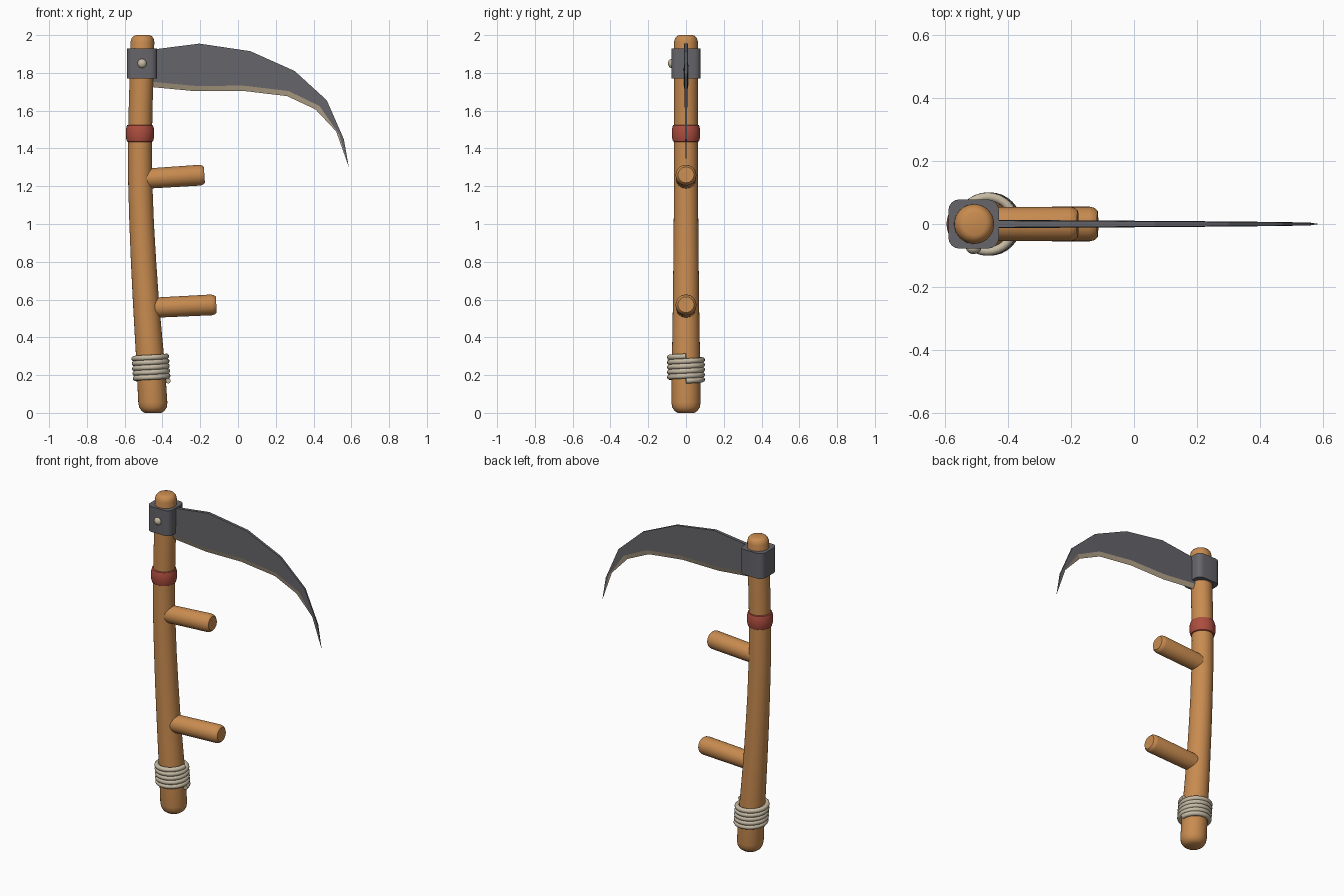
import bpy, bmesh, math
from mathutils import Vector

cube = bpy.data.objects.get("Cube")
if cube:
    bpy.data.objects.remove(cube, do_unlink=True)


def material(name, rgb):
    m = bpy.data.materials.new(name)
    m.use_nodes = True
    m.diffuse_color = (*rgb, 1)
    m.node_tree.nodes["Principled BSDF"].inputs["Base Color"].default_value = (*rgb, 1)
    return m


wood = material("warm wood", (0.58, 0.26, 0.08))
metal = material("dark metal", (0.13, 0.13, 0.145))
edge = material("sharpened edge", (0.52, 0.42, 0.29))
red = material("red band", (0.42, 0.075, 0.05))
cord = material("pale cord", (0.56, 0.49, 0.37))


def finish(name, bm, mats, angle=40):
    bmesh.ops.recalc_face_normals(bm, faces=bm.faces)
    mesh = bpy.data.meshes.new(name)
    bm.to_mesh(mesh)
    bm.free()
    for m in mats:
        mesh.materials.append(m)
    ob = bpy.data.objects.new(name, mesh)
    bpy.context.collection.objects.link(ob)
    bpy.ops.object.select_all(action="DESELECT")
    ob.select_set(True)
    bpy.context.view_layer.objects.active = ob
    bpy.ops.object.shade_smooth_by_angle(angle=math.radians(angle))
    return ob


def skin(bm, rings):
    """Bridge equal-sized vertex rings and cap both ends."""
    n = len(rings[0])
    for a, b in zip(rings, rings[1:]):
        for i in range(n):
            j = (i + 1) % n
            bm.faces.new((a[i], a[j], b[j], b[i]))
    bm.faces.new(rings[0])
    bm.faces.new(rings[-1])


def tube(name, stations, axis, mat, sides=32):
    """Round bar through (x, z, radius) stations, with rings square to axis."""
    bm = bmesh.new()
    q = Vector(axis).to_track_quat("Z", "Y")
    rings = []
    for x, z, r in stations:
        ring = []
        for i in range(sides):
            a = math.tau * i / sides
            offset = q @ Vector((r * math.cos(a), r * math.sin(a), 0))
            ring.append(bm.verts.new(Vector((x, 0, z)) + offset))
        rings.append(ring)
    skin(bm, rings)
    return finish(name, bm, [mat])


UP = (0, 0, 1)

# Curved shaft with rounded ends
tube("shaft", [
    (-0.45, 0, 0.045), (-0.45, 0.012, 0.062), (-0.45, 0.03, 0.073), (-0.451, 0.055, 0.077),
    (-0.462, 0.25, 0.075), (-0.475, 0.42, 0.072), (-0.488, 0.6, 0.069), (-0.5, 0.8, 0.067),
    (-0.51, 1.0, 0.065), (-0.517, 1.2, 0.064), (-0.519, 1.4, 0.063), (-0.516, 1.6, 0.063),
    (-0.51, 1.8, 0.063), (-0.506, 1.965, 0.063), (-0.505, 1.983, 0.058),
    (-0.505, 1.995, 0.048), (-0.505, 2.0, 0.036)], UP, wood)

# Two side grips
for name, start, end in (("upper_grip", (-0.52, 1.238), (-0.178, 1.26)),
                         ("lower_grip", (-0.485, 0.555), (-0.115, 0.573))):
    s, e = Vector(start), Vector(end)
    d = (e - s).normalized()
    rows = [(s, 0.053), (e - d * 0.025, 0.055), (e - d * 0.01, 0.051), (e, 0.042)]
    tube(name, [(p.x, p.y, r) for p, r in rows], (d.x, 0, d.y), wood)

# Barrel-shaped band
tube("band", [(-0.519, 1.435, 0.064), (-0.519, 1.438, 0.069), (-0.519, 1.46, 0.075),
              (-0.519, 1.5, 0.075), (-0.519, 1.522, 0.069), (-0.519, 1.525, 0.064)], UP, red)

# Collar block with rounded upright corners
bm = bmesh.new()
bmesh.ops.create_cube(bm, size=1)
for v in bm.verts:
    v.co = Vector((v.co.x * 0.16 - 0.508, v.co.y * 0.156, v.co.z * 0.16 + 1.85))
upright = [e for e in bm.edges if abs(e.verts[0].co.z - e.verts[1].co.z) > 0.1]
bmesh.ops.bevel(bm, geom=upright, offset=0.035, segments=4, profile=0.5, affect="EDGES")
finish("collar", bm, [metal], 30)

# Domed rivet on the collar front
bm = bmesh.new()
bmesh.ops.create_uvsphere(bm, u_segments=16, v_segments=10, radius=0.024)
for v in bm.verts:
    v.co = Vector((v.co.x - 0.508, v.co.y * 0.8 - 0.076, v.co.z + 1.85))
finish("rivet", bm, [cord], 60)

# Curved blade: spine, bevel line and sharp edge at each station
spine = [(-0.48, 1.92), (-0.205, 1.955), (0.065, 1.915), (0.3, 1.81), (0.47, 1.655), (0.56, 1.45)]
cutting = [(-0.48, 1.727), (-0.225, 1.703), (0.025, 1.705), (0.26, 1.677), (0.41, 1.607), (0.52, 1.49)]
bm = bmesh.new()
rings = []
for i, (s, c) in enumerate(zip(spine, cutting)):
    s, c = Vector(s), Vector(c)
    t = 0.0135 - 0.0017 * i
    m = c + (s - c).normalized() * (0.028 if i < 5 else 0.022)
    points = [(s, -t * 0.8), (m, -t), (c, 0), (m, t), (s, t * 0.8)]
    rings.append([bm.verts.new((p.x, y, p.y)) for p, y in points])
bm.faces.new(rings[0])
for a, b in zip(rings, rings[1:]):
    for k in range(5):
        f = bm.faces.new((a[k], a[(k + 1) % 5], b[(k + 1) % 5], b[k]))
        f.material_index = 1 if k in (1, 2) else 0
tip = bm.verts.new((0.587, 0, 1.3))
for k in range(5):
    f = bm.faces.new((rings[-1][k], rings[-1][(k + 1) % 5], tip))
    f.material_index = 1 if k in (1, 2) else 0
finish("blade", bm, [metal, edge], 8)

# Wound cord near the foot
curve = bpy.data.curves.new("cord_wrap", "CURVE")
curve.dimensions = "3D"
curve.bevel_depth = 0.0145
curve.bevel_resolution = 3
curve.use_fill_caps = True
line = curve.splines.new("POLY")
turns, steps = 5, 32
line.points.add(turns * steps)
for i, p in enumerate(line.points):
    f = i / (turns * steps)
    a = -math.tau * i / steps
    p.co = (-0.465 + 0.009 * f + 0.086 * math.cos(a), 0.086 * math.sin(a), 0.3 - 0.13 * f, 1)
line.use_smooth = True
curve.materials.append(cord)
bpy.context.collection.objects.link(bpy.data.objects.new("cord_wrap", curve))
